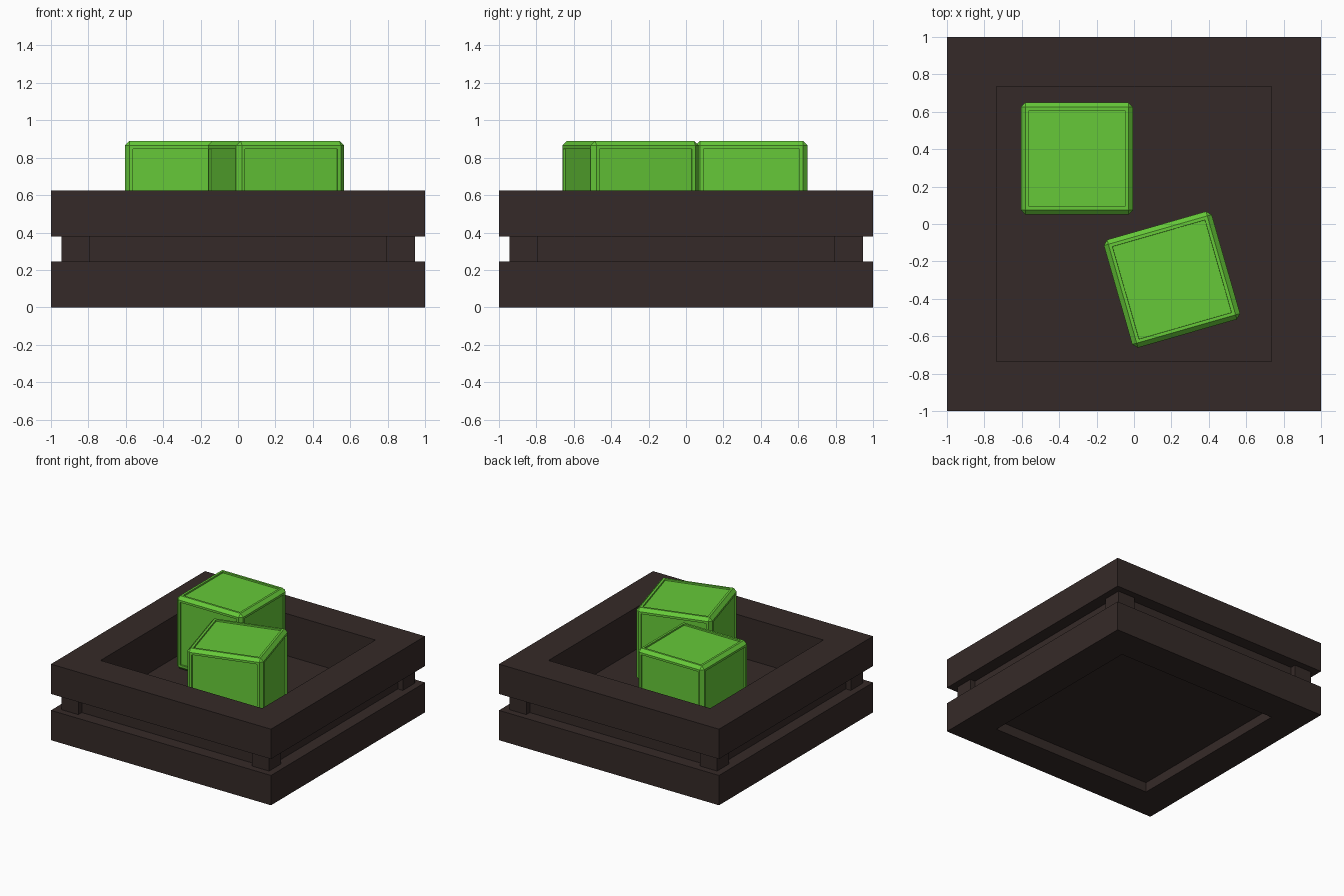
import bpy, bmesh, math
from mathutils import Matrix

if "Cube" in bpy.data.objects:
    bpy.data.objects.remove(bpy.data.objects["Cube"])


def material(name, rgb):
    m = bpy.data.materials.new(name)
    m.diffuse_color = (*rgb, 1)
    m.use_nodes = True
    m.node_tree.nodes["Principled BSDF"].inputs["Base Color"].default_value = m.diffuse_color
    return m


WOOD = material("dark_wood", (0.036, 0.023, 0.021))
GREEN = material("green", (0.133, 0.584, 0.04))


def finish(bm, name, mat):
    bmesh.ops.recalc_face_normals(bm, faces=bm.faces)
    me = bpy.data.meshes.new(name)
    bm.to_mesh(me)
    bm.free()
    me.materials.append(mat)
    ob = bpy.data.objects.new(name, me)
    bpy.context.collection.objects.link(ob)
    return ob


def box(name, half, center, z0, z1):
    bm = bmesh.new()
    bmesh.ops.create_cube(bm, size=1, matrix=Matrix.Translation((*center, (z0 + z1) / 2))
                          @ Matrix.Diagonal((half * 2, half * 2, z1 - z0, 1)))
    return finish(bm, name, WOOD)


def square_ring(name, outer, inner, z0, z1):
    bm = bmesh.new()
    corners = [(-1, -1), (1, -1), (1, 1), (-1, 1)]
    section = [(outer, z0), (outer, z1), (inner, z1), (inner, z0)]
    loops = [[bm.verts.new((cx * r, cy * r, z)) for r, z in section] for cx, cy in corners]
    for i in range(4):
        a, b = loops[i], loops[(i + 1) % 4]
        for j in range(4):
            k = (j + 1) % 4
            bm.faces.new((a[j], b[j], b[k], a[k]))
    return finish(bm, name, WOOD)


def panelled_cube(name, center, angle, size=0.6, edge=0.025):
    bm = bmesh.new()
    bmesh.ops.create_cube(bm, size=size)
    bmesh.ops.bevel(bm, geom=bm.edges[:], offset=edge, segments=1, affect='EDGES')
    bm.normal_update()
    sides = [f for f in bm.faces if f.calc_area() > size * size * 0.5]
    # raised rim around each sunken panel
    bmesh.ops.inset_individual(bm, faces=sides, thickness=0.025, depth=0)
    bmesh.ops.inset_individual(bm, faces=sides, thickness=0.001, depth=-0.012)
    ob = finish(bm, name, GREEN)
    ob.location = center
    ob.rotation_euler.z = math.radians(angle)
    return ob


# Crate: two heavy frames with a recessed band and corner posts between
square_ring("lower_frame", 1.0, 0.735, 0.0, 0.245)
square_ring("upper_frame", 1.0, 0.735, 0.38, 0.625)
square_ring("recessed_wall", 0.9, 0.735, 0.245, 0.38)
for sx, side in ((-1, "left"), (1, "right")):
    for sy, end in ((-1, "front"), (1, "back")):
        box(f"{end}_{side}_post", 0.0775, (sx * 0.8675, sy * 0.8675), 0.245, 0.38)

# Crate floor
box("floor", 0.745, (0, 0), 0.08, 0.28)

# Contents
panelled_cube("back_cube", (-0.305, 0.35, 0.59), 0)
panelled_cube("front_cube", (0.203, -0.297, 0.59), 16)
